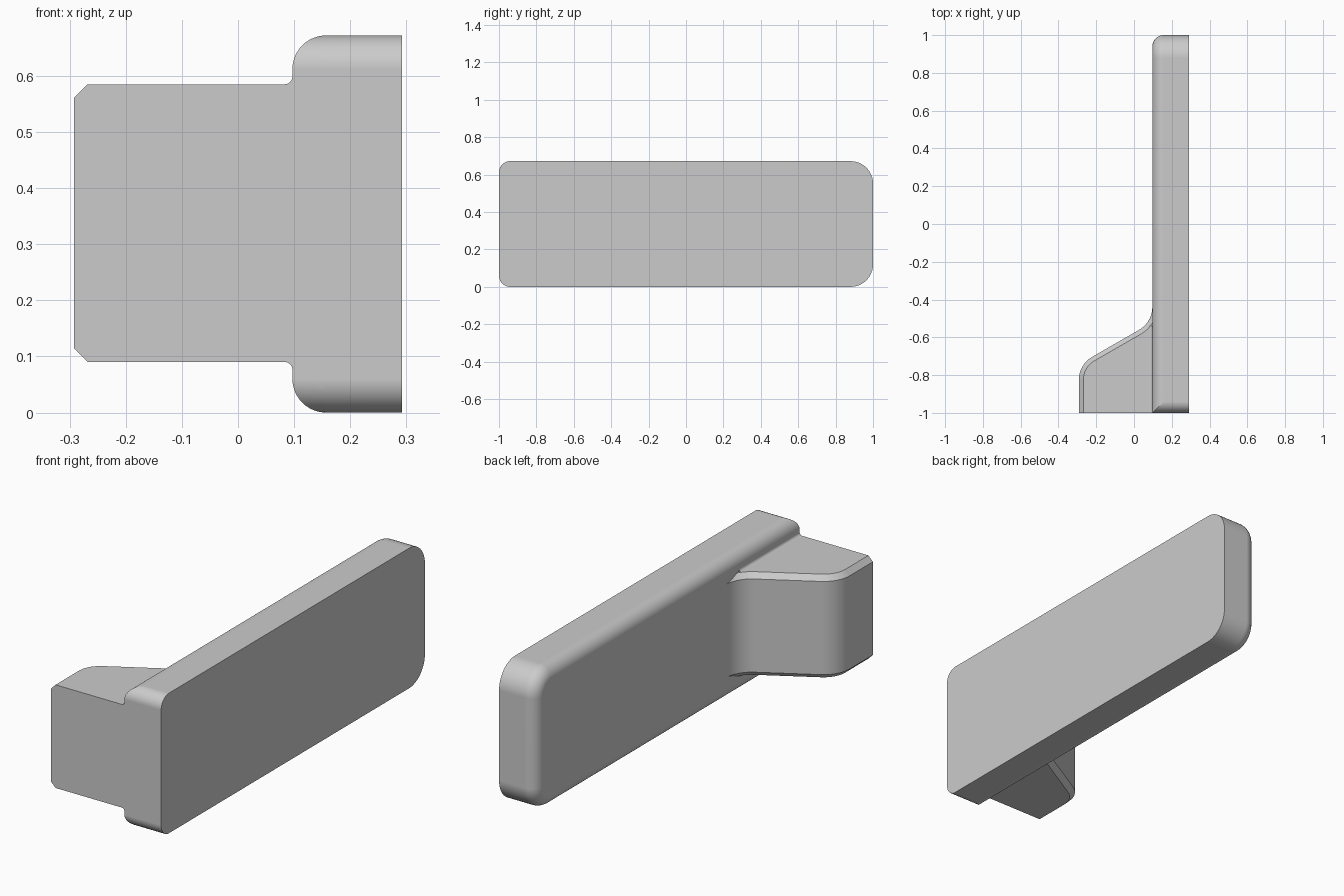
import bpy, bmesh
from math import sin, cos, asin, sqrt, pi, radians

cube = bpy.data.objects.get("Cube")
if cube:
    bpy.data.objects.remove(cube)

grey = bpy.data.materials.new("plain grey")
grey.use_nodes = True
grey.diffuse_color = (0.6, 0.6, 0.6, 1)
grey.node_tree.nodes["Principled BSDF"].inputs["Base Color"].default_value = (0.6, 0.6, 0.6, 1)


def arc(cx, cy, r, a0, a1, n=12):
    return [(cx + r * cos(a0 + (a1 - a0) * i / n), cy + r * sin(a0 + (a1 - a0) * i / n))
            for i in range(n + 1)]


def loft(name, layers):
    """Skin a stack of equal-length outlines and cap both ends."""
    bm = bmesh.new()
    rings = [[bm.verts.new(p) for p in layer] for layer in layers]
    for a, b in zip(rings, rings[1:]):
        for i in range(len(a)):
            j = (i + 1) % len(a)
            bm.faces.new((a[i], a[j], b[j], b[i]))
    bm.faces.new(rings[0])
    bm.faces.new(rings[-1])
    bmesh.ops.remove_doubles(bm, verts=bm.verts, dist=1e-5)
    bmesh.ops.dissolve_degenerate(bm, dist=1e-5, edges=bm.edges)
    bmesh.ops.recalc_face_normals(bm, faces=bm.faces)
    mesh = bpy.data.meshes.new(name)
    bm.to_mesh(mesh)
    bm.free()
    mesh.materials.append(grey)
    obj = bpy.data.objects.new(name, mesh)
    bpy.context.collection.objects.link(obj)
    return obj


# Long plate: rim rounded on the top, bottom and back, flat at the front
X0, X1, H, R, BACK = 0.097, 0.292, 0.672, 0.06, 0.12


def plate_outline(d):
    t = asin((R - d) / R)          # front corner arc clipped by the rim inset
    rb = BACK - d
    return (arc(-1 + R, H - R, R, pi, pi - t)
            + arc(1 - BACK, H - BACK, rb, pi / 2, 0)
            + arc(1 - BACK, BACK, rb, 0, -pi / 2)
            + arc(-1 + R, R, R, pi + t, pi))


layers = [[(X1, y, z) for y, z in plate_outline(0)]]
for k in range(13):
    a = pi / 2 * k / 12
    x = X0 + R * (1 - sin(pi / 2 - a))
    layers.append([(x, y, z) for y, z in plate_outline(R * (1 - cos(pi / 2 - a)))])
# order the rings from the flat side to the rounded side
layers = [layers[0]] + layers[:0:-1]
plate = loft("long_plate", layers)

# Curved block at the front end, chamfered along its outer edge
BEND, LEFT, CHAMFER = 0.14, -0.292, 0.024
Z0, Z1 = 0.09, 0.585


def block_outline(d):
    outer = arc(LEFT + BEND, -0.825, BEND - d, pi, radians(120))
    inner = arc(X0 - BEND, -0.439, BEND + d, radians(-60), 0)
    return [(LEFT + d, -1)] + outer + inner + [(0.15, -0.439), (0.15, -1)]


block = loft("curved_block", [[(x, y, z) for x, y in block_outline(d)] for d, z in (
    (CHAMFER, Z0), (0, Z0 + CHAMFER), (0, Z1 - CHAMFER), (CHAMFER, Z1))])

# Small fillets where the block meets the plate
F = 0.014


def fillet(name, z, s):
    curve = [(x, z + s * h) for x, h in arc(X0 - F, F, F, -pi / 2, 0, 8)]
    section = curve + [(X0 + 0.02, z + s * F), (X0 + 0.02, z - s * 0.02), (X0 - F, z - s * 0.02)]
    return loft(name, [[(x, y, h) for x, h in section] for y in (-1, -0.54)])


parts = [block, fillet("upper_fillet", Z1, 1), fillet("lower_fillet", Z0, -1)]

# Join everything into one solid
bpy.ops.object.select_all(action='DESELECT')
bpy.context.view_layer.objects.active = plate
plate.select_set(True)
for part in parts:
    mod = plate.modifiers.new("union", 'BOOLEAN')
    mod.operation = 'UNION'
    mod.solver = 'EXACT'
    mod.object = part
    bpy.ops.object.modifier_apply(modifier=mod.name)
    bpy.data.objects.remove(part)

# Merge the flush faces, then shade smooth with sharp edges kept
bm = bmesh.new()
bm.from_mesh(plate.data)
bmesh.ops.remove_doubles(bm, verts=bm.verts, dist=1e-5)
bmesh.ops.dissolve_limit(bm, angle_limit=radians(0.5), verts=bm.verts, edges=bm.edges)
bm.to_mesh(plate.data)
bm.free()
plate.name = "plate_with_block"
bpy.ops.object.shade_smooth_by_angle(angle=radians(25))
weighted = plate.modifiers.new("weighted_normals", 'WEIGHTED_NORMAL')
weighted.keep_sharp = True
